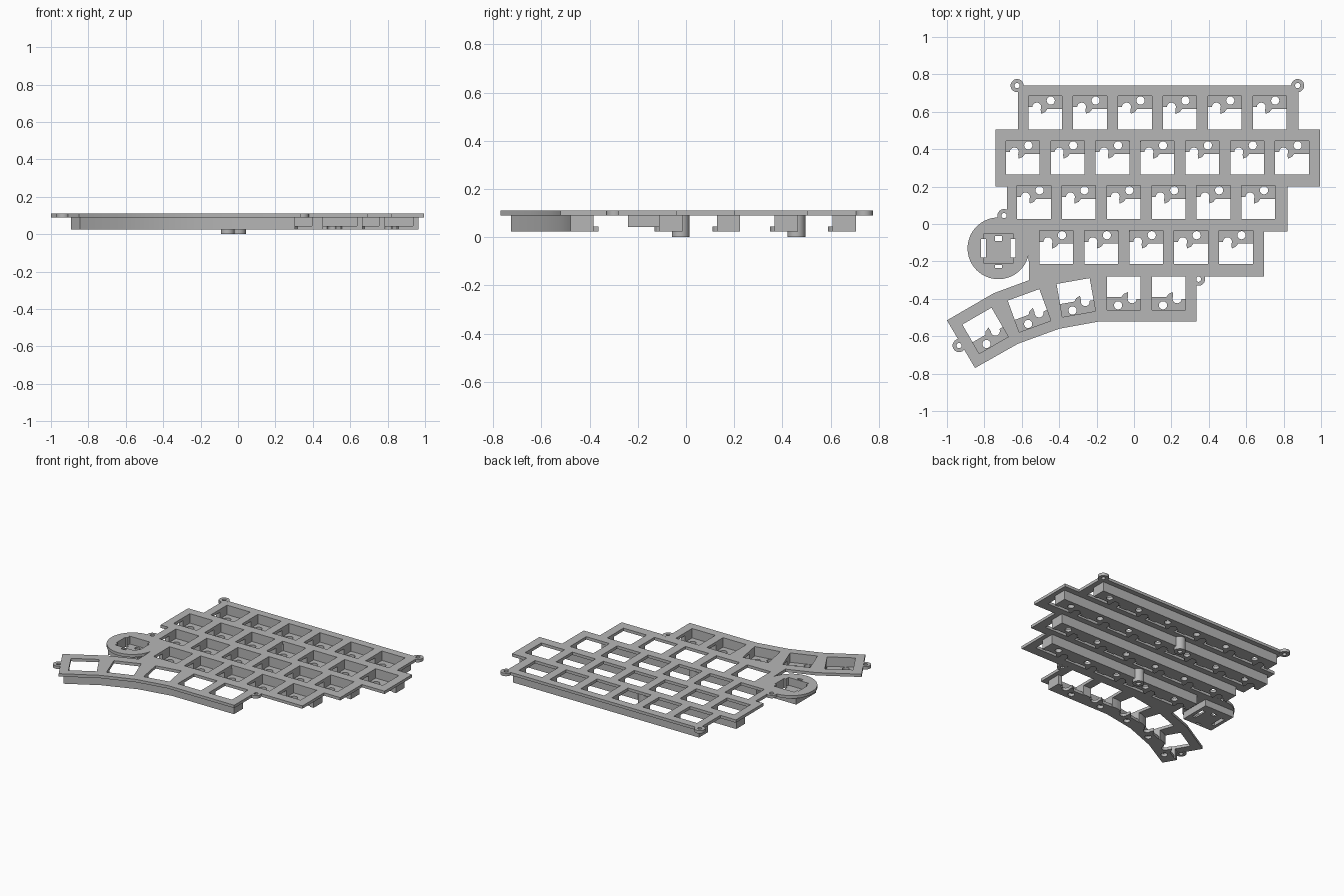
import bpy, bmesh, math

if "Cube" in bpy.data.objects:
    bpy.data.objects.remove(bpy.data.objects["Cube"])

grey = bpy.data.materials.new("grey_plastic")
grey.diffuse_color = (0.47, 0.47, 0.47, 1)
grey.use_nodes = True
grey.node_tree.nodes["Principled BSDF"].inputs["Base Color"].default_value = grey.diffuse_color


def arc(cx, cy, r, a0=0, a1=360, n=24):
    full = abs(a1 - a0) == 360
    k = n if full else n + 1
    ang = [math.radians(a0 + (a1 - a0) * i / n) for i in range(k)]
    return [(cx + r * math.cos(a), cy + r * math.sin(a)) for a in ang]


def rect(x0, y0, x1, y1):
    return [(x0, y0), (x1, y0), (x1, y1), (x0, y1)]


def place(pts, cell):
    cx, cy, deg = cell
    c, s = math.cos(math.radians(deg)), math.sin(math.radians(deg))
    return [(cx + x * c - y * s, cy + x * s + y * c) for x, y in pts]


def slab(name, loops, z0, z1):
    """Extruded flat shape: first loop is the outline, the others are holes."""
    cu = bpy.data.curves.new(name, 'CURVE')
    cu.dimensions, cu.fill_mode = '2D', 'BOTH'
    cu.extrude = (z1 - z0) / 2
    for loop in loops:
        sp = cu.splines.new('POLY')
        sp.points.add(len(loop) - 1)
        for p, (x, y) in zip(sp.points, loop):
            p.co = (x, y, 0, 1)
        sp.use_cyclic_u = True
    tmp = bpy.data.objects.new(name + "_outline", cu)
    bpy.context.collection.objects.link(tmp)
    bpy.context.view_layer.update()
    me = bpy.data.meshes.new_from_object(
        tmp.evaluated_get(bpy.context.evaluated_depsgraph_get()))
    bpy.data.objects.remove(tmp)
    bm = bmesh.new()
    bm.from_mesh(me)
    bmesh.ops.remove_doubles(bm, verts=bm.verts, dist=1e-5)
    bmesh.ops.recalc_face_normals(bm, faces=bm.faces)
    bmesh.ops.translate(bm, verts=bm.verts, vec=(0, 0, (z0 + z1) / 2))
    bm.to_mesh(me)
    bm.free()
    me.materials.clear()
    me.materials.append(grey)
    ob = bpy.data.objects.new(name, me)
    bpy.context.collection.objects.link(ob)
    bpy.ops.object.select_all(action='DESELECT')
    bpy.context.view_layer.objects.active = ob
    ob.select_set(True)
    bpy.ops.object.shade_smooth_by_angle(angle=math.radians(25))
    return ob


# Key positions (x, y, rotation); thumb keys are turned round
rows = {"top_row": [(-0.475 + 0.24 * i, 0.595, 0) for i in range(6)],
        "upper_row": [(-0.595 + 0.24 * i, 0.355, 0) for i in range(7)],
        "middle_row": [(-0.535 + 0.24 * i, 0.115, 0) for i in range(6)],
        "lower_row": [(-0.415 + 0.24 * i, -0.125, 0) for i in range(5)],
        "thumb_row": [(0.185, -0.37, 180), (-0.055, -0.37, 180), (-0.31, -0.393, 190),
                      (-0.56, -0.463, 200), (-0.795, -0.57, 210)]}

# Knob pocket shapes
KX, KY = -0.725, -0.13
knob = (KX, KY, 0)
pocket = place([(-0.078, -0.08), (0.078, -0.08), (0.078, -0.05), (0.092, -0.05),
                (0.092, 0.05), (0.078, 0.05), (0.078, 0.08), (-0.078, 0.08),
                (-0.078, 0.05), (-0.092, 0.05), (-0.092, -0.05), (-0.078, -0.05)], knob)
front_slot = place(rect(-0.018, -0.106, 0.018, -0.09), knob)
back_slot = place(rect(-0.018, 0.04, 0.018, 0.065), knob)
side_slots = [place(rect(a, -0.05, b, 0.05), knob) for a, b in ((-0.092, -0.066), (0.066, 0.092))]

# Top plate with stepped sides, round knob lobe and curved thumb arm
outline = [(-0.59, 0.74), (-0.62, 0.71), (-0.62, 0.505), (-0.74, 0.505), (-0.74, 0.20),
           (-0.68, 0.20)]
outline += arc(KX, KY, 0.165, 74, 348, 40)
outline += [(-0.56, -0.30), (-0.75, -0.37), (-1.0, -0.515), (-0.85, -0.77), (-0.62, -0.64),
            (-0.40, -0.56), (-0.18, -0.52), (0.335, -0.52), (0.335, -0.28), (0.695, -0.28),
            (0.695, -0.04), (0.82, -0.04), (0.82, 0.20), (0.995, 0.20), (0.995, 0.505),
            (0.88, 0.505), (0.88, 0.71), (0.85, 0.74)]
# holes are a hair under the row depth so that none touch the outline
key_hole = rect(-0.09, -0.0895, 0.09, 0.09)
holes = [place(key_hole, c) for cells in rows.values() for c in cells]
slab("top_plate", [outline] + holes + [pocket, front_slot], 0.09, 0.11)

# Socket bars below each row: a notched shelf and a comb of pocket walls
wall_front = [(-0.12, 0.013), (-0.09, 0.013), (-0.09, 0.09), (0.09, 0.09), (0.09, 0.013),
              (0.12, 0.013)]
shelf_front = ([(-0.12, 0.013), (-0.09, 0.013), (-0.09, 0.03)]
               + arc(-0.045, 0.03, 0.024, 180, -30, 12)
               + [(-0.022, -0.006), (0.0, 0.004), (0.012, 0.02), (0.09, 0.02),
                  (0.09, 0.013), (0.12, 0.013)])
back = [(-0.12, 0.11), (0.12, 0.11)]


def chain(cells, pts, gap):
    out = []
    for c in cells:
        for p in place(pts, c):
            if not out or math.dist(p, out[-1]) > gap:
                out.append(p)
    return out


for name, cells in rows.items():
    rear = chain(cells, back, 0.012)[::-1]
    pins = [place(arc(0.03, 0.065, 0.022, n=16), c) for c in cells]
    slab(name + "_shelf", [chain(cells, shelf_front, 0.001) + rear] + pins, 0.024, 0.044)
    slab(name + "_walls", [chain(cells, wall_front, 0.001) + rear], 0.044, 0.09)

# Knob housing under the round lobe
box = place(rect(-0.115, -0.11, 0.115, 0.11), knob)
slab("knob_housing_walls", [box, pocket, front_slot], 0.055, 0.09)
slab("knob_housing_floor", [box, front_slot, back_slot] + side_slots, 0.043, 0.055)

# Screw ears round the edge
ears = [(-0.625, 0.74), (0.875, 0.74), (-0.695, 0.045), (0.345, -0.295), (-0.935, -0.65)]
for i, (x, y) in enumerate(ears):
    slab(f"screw_ear_{i + 1}", [arc(x, y, 0.035), arc(x, y, 0.014)], 0.0895, 0.1102)

# Two hollow support posts reaching the ground
for i, (x, y) in enumerate([(0.005, 0.458), (-0.055, -0.022)]):
    slab(f"support_post_{i + 1}", [arc(x, y, 0.037), arc(x, y, 0.016)], 0.0, 0.09)
